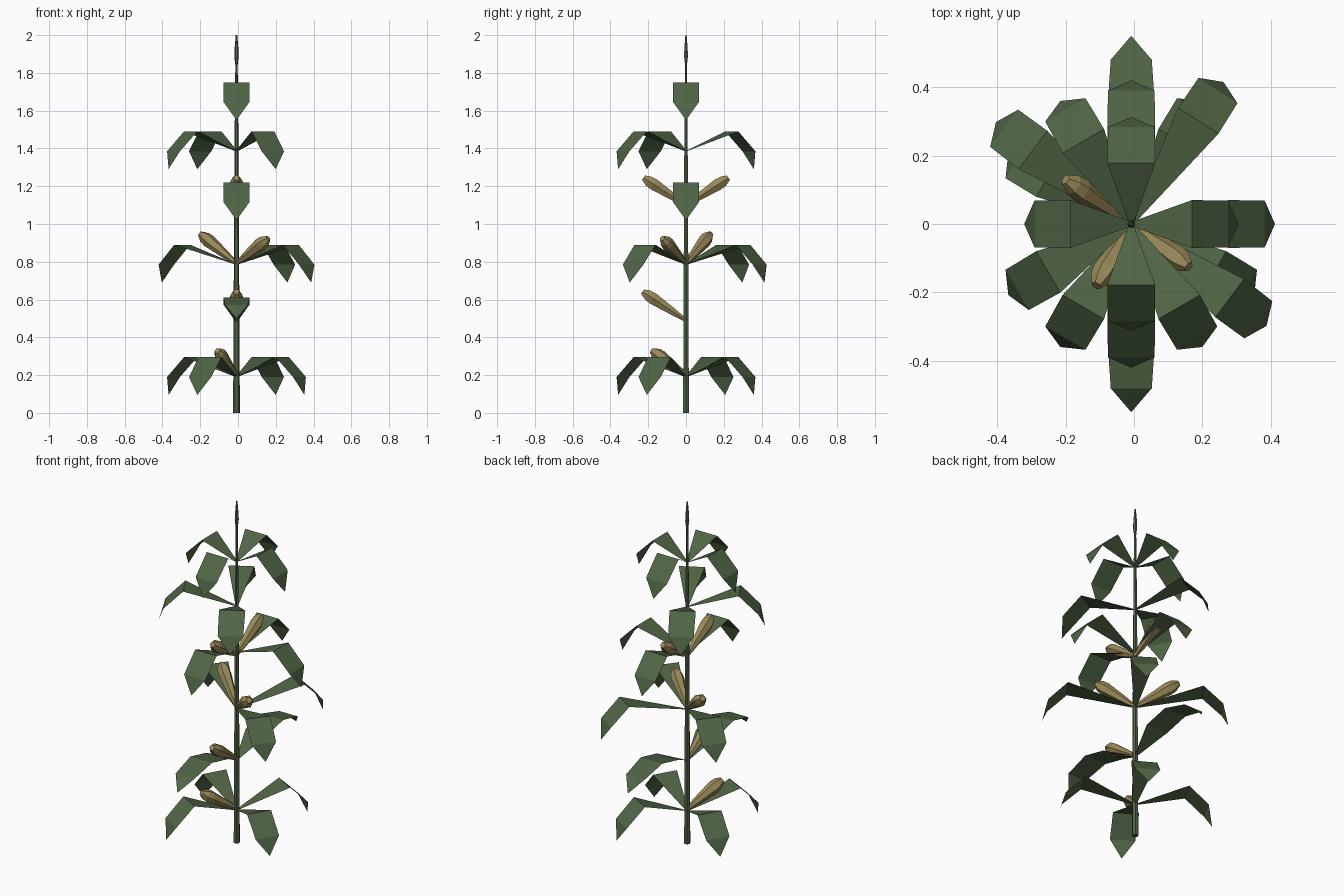
import bpy, bmesh
from math import radians, cos, sin, pi
from mathutils import Vector, Matrix

if "Cube" in bpy.data.objects:
    bpy.data.objects.remove(bpy.data.objects["Cube"])

CX = -0.008  # stalk axis

def material(name, col):
    m = bpy.data.materials.new(name)
    m.diffuse_color = (*col, 1)
    m.use_nodes = True
    m.node_tree.nodes["Principled BSDF"].inputs["Base Color"].default_value = m.diffuse_color
    return m

GREEN = material("leaf_green", (0.08, 0.13, 0.06))
HUSK = material("cob_yellow", (0.32, 0.25, 0.10))

def make(name, bm, mat):
    me = bpy.data.meshes.new(name)
    bm.to_mesh(me)
    bm.free()
    me.materials.append(mat)
    ob = bpy.data.objects.new(name, me)
    bpy.context.collection.objects.link(ob)
    return ob

def lathe(name, profile, sides, mat, matrix):
    """Faceted closed solid from (radius, height) rings along local z."""
    bm = bmesh.new()
    rings = [[bm.verts.new((r * cos(2 * pi * i / sides), r * sin(2 * pi * i / sides), z))
              for i in range(sides)] for r, z in profile]
    for a, b in zip(rings, rings[1:]):
        for i in range(sides):
            j = (i + 1) % sides
            bm.faces.new((a[i], a[j], b[j], b[i]))
    bm.faces.new(rings[0][::-1])
    bm.faces.new(rings[-1])
    bm.transform(matrix)
    return make(name, bm, mat)

def leaf(name, angle, base, path):
    """Flat folded blade: path of (reach, rise, half width), ending in a point."""
    bm = bmesh.new()
    rows = [[bm.verts.new((r, s * w, h)) for s in (-1, 1)] for r, h, w in path[:-1]]
    for a, b in zip(rows, rows[1:]):
        bm.faces.new((a[0], b[0], b[1], a[1]))
    r, h, _ = path[-1]
    bm.faces.new((rows[-1][0], bm.verts.new((r, 0, h)), rows[-1][1]))
    bm.transform(Matrix.Translation((CX, 0, base)) @ Matrix.Rotation(radians(angle), 4, 'Z'))
    make(name, bm, GREEN)

def cob(name, base, tip):
    """Husk that swells towards its blunt tip."""
    a, b = Vector((CX, 0, base)), Vector(tip)
    d = b - a
    L = d.length
    m = Matrix.Translation(a) @ d.to_track_quat('Z', 'Y').to_matrix().to_4x4()
    lathe(name, [(.010, 0), (.022, .3 * L), (.036, .76 * L), (.032, .88 * L), (.016, L)], 6, HUSK, m)

# stalk with tassel at the top
lathe("stalk", [(.018, 0), (.015, .6), (.012, 1.2), (.008, 1.7), (.006, 1.84),
                (.012, 1.89), (.010, 1.93), (.004, 2.0)], 6, GREEN, Matrix.Translation((CX, 0, 0)))

# leaf whorls: base height, reach of the fold, directions
def bent(p):
    return [(0, 0, .006), (p, .105, .07), (p + .105, 0, .068), (p + .135, -.095, 0)]

long_blade = [(0, 0, .006), (.18, .09, .07), (.33, .125, .07), (.48, .085, .06), (.55, .015, 0)]
whorls = [(.19, bent(.28), (60, 150, 240, 330)),
          (.485, long_blade, (90, 270)),
          (.785, bent(.36), (57, 143, 323)),
          (1.115, bent(.285), (0, 90, 270)),
          (1.385, bent(.28), (120, 210, 300)),
          (1.645, bent(.178), (0, 90, 180, 270))]
for n, (z, path, angles) in enumerate(whorls):
    for k, a in enumerate(angles):
        leaf(f"leaf_{n}_{k}", a, z, path)

# cobs
for n, (z, tip) in enumerate([(.20, (-.11, -.18, .33)), (.49, (CX, -.23, .642)),
                              (.79, (-.20, .13, .948)), (.79, (.16, -.125, .925)),
                              (1.10, (CX, -.225, 1.245)), (1.10, (CX, .225, 1.245))]):
    cob(f"cob_{n}", z, tip)
